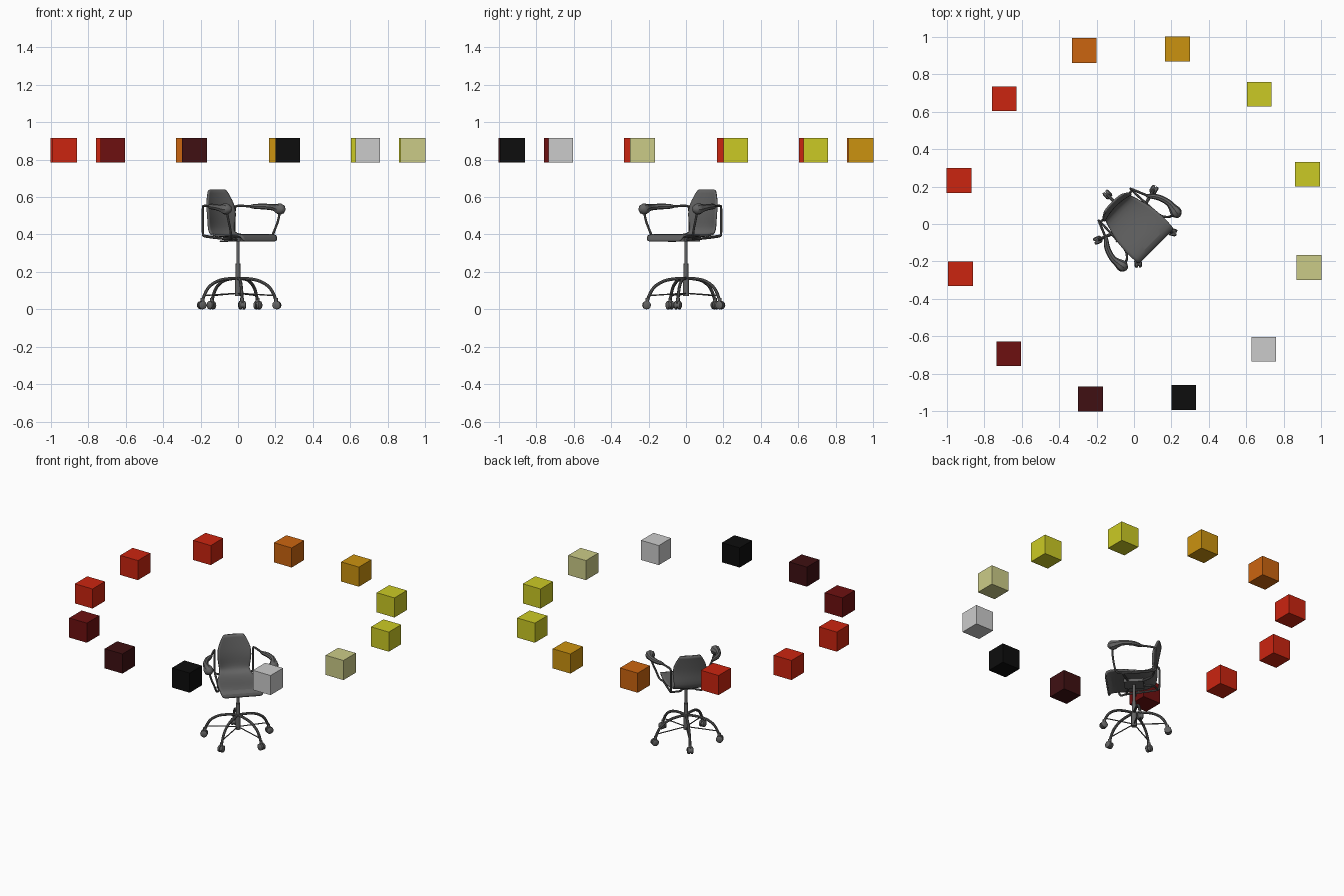
import bpy
import bmesh
import math
from mathutils import Matrix, Vector

if "Cube" in bpy.data.objects:
    bpy.data.objects.remove(bpy.data.objects["Cube"], do_unlink=True)

TURN = math.radians(45)  # the chair faces a corner of the scene


def material(name, r, g, b):
    m = bpy.data.materials.new(name)
    m.use_nodes = True
    m.diffuse_color = (r, g, b, 1)
    m.node_tree.nodes["Principled BSDF"].inputs["Base Color"].default_value = (r, g, b, 1)
    return m


chair_grey = material("chair grey", .125, .125, .125)
red = material("red", .6, .018, .005)
orange = material("orange", .6, .13, .005)
amber = material("amber", .6, .29, .005)
yellow = material("yellow", .6, .59, .018)
pale = material("pale yellow", .6, .6, .245)
silver = material("silver", .6, .6, .6)
black = material("black", .004, .004, .004)
dark_maroon = material("dark maroon", .05, .005, .006)
maroon = material("maroon", .155, .005, .005)


def add_mesh(name, bm, mat, turn=TURN, smooth=True):
    me = bpy.data.meshes.new(name)
    bmesh.ops.recalc_face_normals(bm, faces=bm.faces)
    bm.to_mesh(me)
    bm.free()
    me.materials.append(mat)
    ob = bpy.data.objects.new(name, me)
    bpy.context.collection.objects.link(ob)
    ob.rotation_euler.z = turn
    if smooth:
        bpy.ops.object.select_all(action="DESELECT")
        ob.select_set(True)
        bpy.context.view_layer.objects.active = ob
        bpy.ops.object.shade_smooth_by_angle(angle=math.radians(40))
    return ob


def tube(name, points, radius, radii=None):
    """Smooth round rod along a few control points."""
    cu = bpy.data.curves.new(name, "CURVE")
    cu.dimensions = "3D"
    cu.bevel_depth = radius
    cu.bevel_resolution = 2
    cu.use_fill_caps = True
    sp = cu.splines.new("NURBS")
    sp.points.add(len(points) - 1)
    for i, p in enumerate(points):
        sp.points[i].co = (*p, 1)
        sp.points[i].radius = radii[i] if radii else 1
    sp.order_u = 3
    sp.use_endpoint_u = True
    sp.resolution_u = 6
    ob = bpy.data.objects.new(name, cu)
    bpy.context.collection.objects.link(ob)
    bpy.context.view_layer.update()
    bm = bmesh.new()
    bm.from_mesh(ob.evaluated_get(bpy.context.evaluated_depsgraph_get()).to_mesh())
    bpy.data.objects.remove(ob, do_unlink=True)
    return add_mesh(name, bm, chair_grey)


def cylinder(bm, a, b, r1, r2=None, sides=16):
    a, b = Vector(a), Vector(b)
    rot = (b - a).to_track_quat("Z", "Y").to_matrix().to_4x4()
    bmesh.ops.create_cone(bm, cap_ends=True, segments=sides, radius1=r1,
                          radius2=r1 if r2 is None else r2, depth=(b - a).length,
                          matrix=Matrix.Translation((a + b) / 2) @ rot)


# Ring of floating colour cubes
ring = [pale, yellow, yellow, amber, orange, red, red, red, maroon, dark_maroon, black, silver]
for i, mat in enumerate(ring):
    a = math.radians(-14 + 30 * i)
    bm = bmesh.new()
    centre = Vector((.964 * math.cos(a), .964 * math.sin(a), .85))
    bmesh.ops.create_cube(bm, size=.133, matrix=Matrix.Translation(centre))
    add_mesh("colour_cube_%d" % (i + 1), bm, mat, 0, False)

# Seat and back shell: forward position, height, half width, side lift
profile = [
    (.165, .362, .125, 0), (.162, .384, .132, 0), (.145, .398, .136, 0),
    (.08, .397, .138, .002), (.0, .388, .132, .006), (-.07, .387, .112, .008),
    (-.115, .395, .096, .01), (-.137, .42, .093, .012), (-.14, .46, .1, .015),
    (-.14, .51, .106, .018), (-.148, .56, .103, .015), (-.155, .6, .085, .01),
    (-.163, .64, .066, .006)]
bm = bmesh.new()
rows = []
for i, (f, z, w, lift) in enumerate(profile):
    row = []
    for k in range(-4, 5):
        t = k / 4
        up = lift * t * t
        is_back = min(max((z - .39) / .04, 0), 1) if i > 5 else 0
        row.append(bm.verts.new((w * t, -f - up * is_back, z + up * (1 - is_back))))
    rows.append(row)
for r0, r1 in zip(rows, rows[1:]):
    for k in range(8):
        bm.faces.new((r0[k], r0[k + 1], r1[k + 1], r1[k]))
shell = add_mesh("seat_shell", bm, chair_grey)
sub = shell.modifiers.new("smooth", "SUBSURF")
sub.levels = sub.render_levels = 1
sol = shell.modifiers.new("thickness", "SOLIDIFY")
sol.thickness = .01
sol.offset = 0

# Arm frames and pads on both sides
for side, s in (("left", 1), ("right", -1)):
    tube(side + "_arm_frame", [
        (s * .165, .04, .55), (s * .14, .1, .553), (s * .122, .142, .553),
        (s * .12, .146, .54), (s * .12, .146, .47), (s * .12, .146, .405),
        (s * .12, .142, .392), (s * .12, .11, .387), (s * .125, 0, .378),
        (s * .13, -.07, .375), (s * .15, -.098, .375), (s * .165, -.11, .42),
        (s * .195, -.118, .49), (s * .2, -.115, .53)], .0065)
    tube(side + "_arm_pad", [
        (s * .152, .065, .55), (s * .16, .052, .55), (s * .195, .01, .55),
        (s * .213, -.05, .546), (s * .208, -.085, .541), (s * .204, -.11, .536),
        (s * .2, -.135, .534), (s * .198, -.145, .533)], .03,
        [.2, .42, .52, .55, .75, 1.1, .85, .25])
    # Cross rods under the seat
    tube(side + "_front_cross_rod", [(s * .128, -.06, .375), (s * .06, -.04, .372),
                                     (0, -.02, .372)], .0065)
    tube(side + "_rear_cross_rod", [(s * .12, .135, .393), (s * .06, .13, .385),
                                    (s * .03, .06, .375), (0, .01, .372)], .0065)

# Tilt mechanism and height lever
bm = bmesh.new()
bmesh.ops.create_cube(bm, size=1, matrix=Matrix.Translation((0, 0, .373))
                      @ Matrix.Diagonal((.09, .12, .02, 1)))
add_mesh("seat_mount", bm, chair_grey, smooth=False)
tube("height_lever", [(0, 0, .368), (-.07, 0, .366), (-.11, 0, .362), (-.135, 0, .364)], .004)

# Gas column
bm = bmesh.new()
cylinder(bm, (0, 0, .07), (0, 0, .17), .017)
cylinder(bm, (0, 0, .17), (0, 0, .245), .014, .012)
cylinder(bm, (0, 0, .24), (0, 0, .375), .009)
add_mesh("gas_column", bm, chair_grey)

# Five arched legs with braces and twin-wheel castors
for i in range(5):
    a = math.radians(-57 + 72 * i)
    d = Vector((math.cos(a), math.sin(a), 0))
    n = Vector((-d.y, d.x, 0))

    def at(r, z, off=0):
        return d * r + n * off + Vector((0, 0, z))

    tube("leg_%d" % (i + 1), [at(.008, .165), at(.06, .165), at(.13, .15),
                              at(.19, .105), at(.208, .045)], .0085)
    tube("leg_brace_%d" % (i + 1), [at(.01, .085), at(.1, .08), at(.203, .073)], .0035)
    bm = bmesh.new()
    for off in (-1, 1):
        cylinder(bm, at(.212, .022, off * .003), at(.212, .022, off * .015), .022)
        cylinder(bm, at(.212, .022, off * .015), at(.212, .022, off * .02), .022, .014)
    cylinder(bm, at(.212, .022, -.004), at(.212, .022, .004), .015)
    cylinder(bm, at(.208, .02), at(.208, .06), .01)
    add_mesh("castor_%d" % (i + 1), bm, chair_grey)
